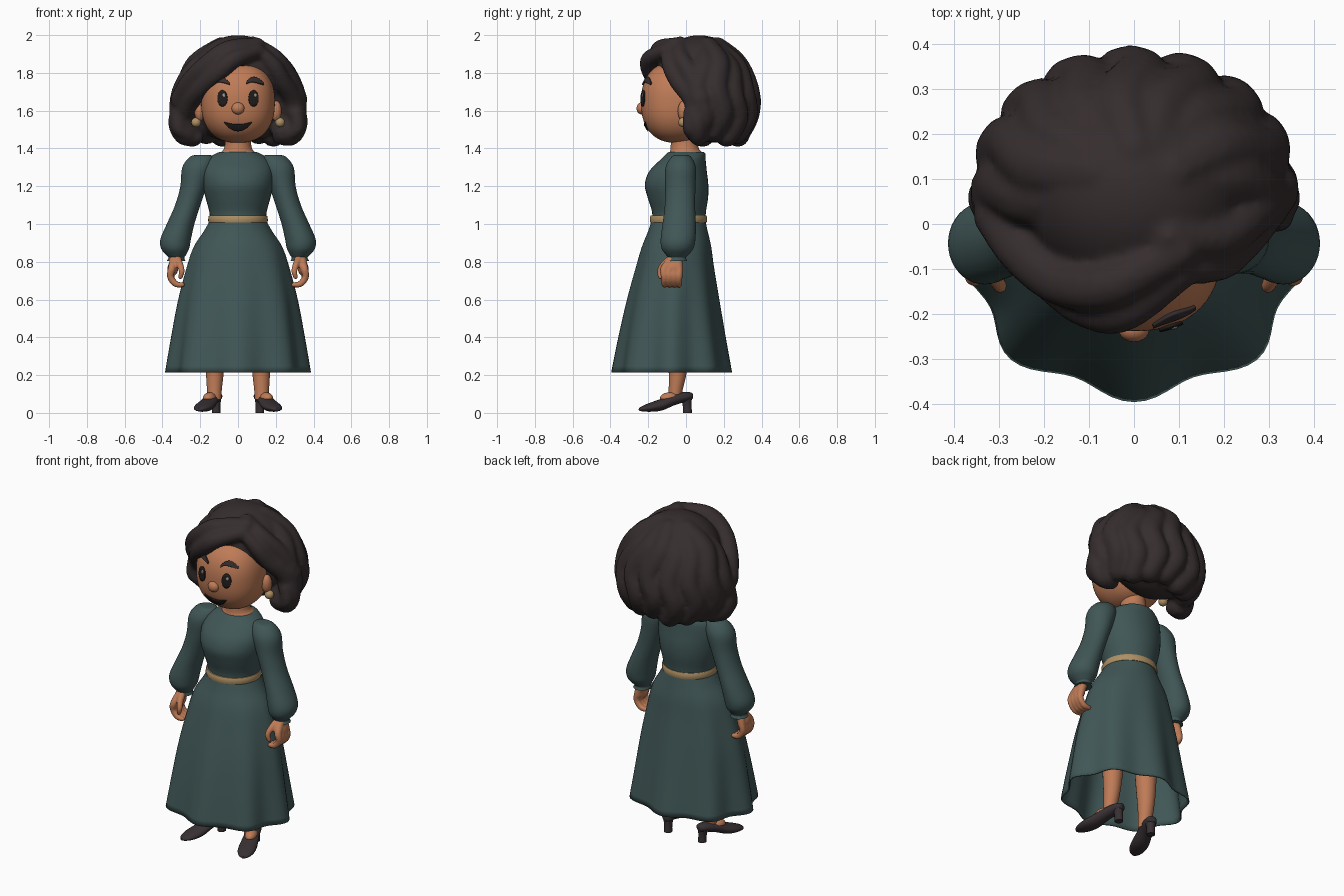
import bpy, bmesh, math
from math import sin, cos, pi, radians
from mathutils import Vector, Matrix

cube = bpy.data.objects.get("Cube")
if cube:
    bpy.data.objects.remove(cube)


def material(name, rgb):
    m = bpy.data.materials.new(name)
    m.use_nodes = True
    m.diffuse_color = (*rgb, 1)
    m.node_tree.nodes["Principled BSDF"].inputs["Base Color"].default_value = (*rgb, 1)
    return m


SKIN = material("warm skin", (0.52, 0.20, 0.095))
DRESS = material("teal cloth", (0.052, 0.094, 0.093))
HAIR = material("dark brown hair", (0.036, 0.026, 0.027))
GOLD = material("gold", (0.42, 0.28, 0.13))
SHOE = material("dark leather", (0.040, 0.030, 0.033))
BLACK = material("eye black", (0.015, 0.012, 0.012))
GLINT = material("eye glint", (0.35, 0.32, 0.30))


def finish(name, bm, mat, sharp=50):
    bmesh.ops.recalc_face_normals(bm, faces=bm.faces)
    me = bpy.data.meshes.new(name)
    bm.to_mesh(me)
    bm.free()
    me.materials.append(mat)
    me.shade_smooth()
    me.set_sharp_from_angle(angle=radians(sharp))
    ob = bpy.data.objects.new(name, me)
    bpy.context.collection.objects.link(ob)
    return ob


def spline(pts, steps):
    """Catmull-Rom points through tuples of any length."""
    out = []
    for i in range(len(pts) - 1):
        quad = zip(pts[max(i - 1, 0)], pts[i], pts[i + 1], pts[min(i + 2, len(pts) - 1)])
        quad = list(quad)
        for k in range(steps):
            t = k / steps
            out.append([b + 0.5 * t * (c - a + t * (2 * a - 5 * b + 4 * c - d + t * (3 * (b - c) + d - a)))
                        for a, b, c, d in quad])
    return out + [list(pts[-1])]


def loft(name, rings, mat, n=40, steps=4, caps=True, along_y=False, folds=None):
    """Skin over elliptical rings (x, y, z, radius a, radius b)."""
    bm = bmesh.new()
    loops = []
    for x, y, z, a, b in spline(rings, steps):
        loop = []
        for i in range(n):
            t = 2 * pi * i / n
            k = folds(t, z) if folds else 1
            u, v = a * k * cos(t), b * k * sin(t)
            loop.append(bm.verts.new((x + u, y, z + v) if along_y else (x + u, y + v, z)))
        loops.append(loop)
    for p, q in zip(loops, loops[1:]):
        for i in range(n):
            j = (i + 1) % n
            bm.faces.new((p[i], p[j], q[j], q[i]))
    if caps:
        bm.faces.new(loops[0])
        bm.faces.new(loops[-1])
    return finish(name, bm, mat)


def ball(bm, centre, radii, subdiv=3):
    m = Matrix.Translation(centre) @ Matrix.Diagonal((*radii, 1))
    return bmesh.ops.create_icosphere(bm, subdivisions=subdiv, radius=1, matrix=m)["verts"]


def ellipsoid(name, centre, radii, mat):
    bm = bmesh.new()
    ball(bm, centre, radii)
    return finish(name, bm, mat)


def blob(name, balls, strands, mat, voxel, smooth):
    """Fuse ellipsoids and tapered strands (x, y, z, r) into one surface."""
    bm = bmesh.new()
    for c, r in balls:
        ball(bm, c, r, 4)
    for s in strands:
        for x, y, z, r in spline(s, 6):
            ball(bm, (x, y, z), (r, r, r), 2)
    ob = finish(name, bm, mat)
    mod = ob.modifiers.new("fuse", 'REMESH')
    mod.mode, mod.voxel_size, mod.use_smooth_shade = 'VOXEL', voxel, True
    mod = ob.modifiers.new("soften", 'SMOOTH')
    mod.factor, mod.iterations = 0.5, smooth
    return ob


# Head: a slightly squared ellipsoid
HC, HR, P = (0, -0.05, 1.645), (0.195, 0.188, 0.215), 2.35
bm = bmesh.new()
for v in ball(bm, (0, 0, 0), (1, 1, 1), 5):
    k = sum(abs(c) ** P for c in v.co) ** (-1 / P)
    v.co = Vector([HC[i] + HR[i] * v.co[i] * k for i in range(3)])
finish("head", bm, SKIN)


def face_y(x, z):
    s = 1 - abs(x / HR[0]) ** P - abs((z - HC[2]) / HR[2]) ** P
    return HC[1] - HR[1] * max(s, 0) ** (1 / P)


def face_plate(name, x0, x1, top, bottom, mat, lift):
    """Thin plate following the face between two height curves."""
    bm = bmesh.new()
    cols = []
    for i in range(25):
        t = (1 - cos(pi * i / 24)) / 2
        x, hi, lo = x0 + (x1 - x0) * t, top(t), bottom(t)
        zs = [lo + (hi - lo) * k / 6 for k in range(7)]
        cols.append([bm.verts.new((x, face_y(x, z) - lift, z)) for z in zs])
    for a, b in zip(cols, cols[1:]):
        for k in range(6):
            bm.faces.new((a[k], b[k], b[k + 1], a[k + 1]))
    bmesh.ops.remove_doubles(bm, verts=bm.verts, dist=1e-5)
    ob = finish(name, bm, mat)
    mod = ob.modifiers.new("depth", 'SOLIDIFY')
    mod.thickness, mod.offset = 0.008, 0
    return ob


def oval(name, x, z, a, b, mat, lift):
    def arc(s):
        return lambda t: z + s * b * math.sqrt(max(0, 1 - (2 * t - 1) ** 2))
    face_plate(name, x - a, x + a, arc(1), arc(-1), mat, lift)


face_plate("mouth", -0.073, 0.073, lambda t: 1.527 + 0.013 * (2 * t - 1) ** 2,
           lambda t: 1.54 - 0.047 * sin(pi * t) ** 0.7, BLACK, 0.003)
ellipsoid("nose", (0, -0.235, 1.612), (0.034, 0.027, 0.032), SKIN)
loft("neck", [(0, 0, 1.34, .115, .10), (0, 0, 1.375, .095, .088), (0, -.008, 1.41, .071, .073),
              (0, -.01, 1.52, .066, .07)], SKIN)

# Hair: crown and back volumes with strands laid over them
strands = [
    # swept fringe
    [(.10, -.11, 1.915, .04), (-.02, -.19, 1.872, .05), (-.10, -.185, 1.805, .05),
     (-.18, -.125, 1.73, .05), (-.25, -.03, 1.655, .055), (-.29, .05, 1.57, .06)],
    [(.10, -.06, 1.945, .045), (-.05, -.135, 1.92, .055), (-.16, -.13, 1.845, .055),
     (-.25, -.06, 1.755, .055), (-.305, .02, 1.66, .055)],
    # shorter side sweep
    [(.10, -.10, 1.925, .035), (.185, -.085, 1.84, .045), (.235, -.04, 1.755, .05),
     (.285, .03, 1.67, .055), (.30, .07, 1.57, .06)],
    [(.08, -.03, 1.95, .045), (.19, -.03, 1.88, .05), (.265, .03, 1.78, .055), (.31, .08, 1.66, .06)],
]
# flowing locks around the back
for i in range(9):
    lock = []
    for f, z, r, sway in ((.30, 1.92, .06, 0), (.70, 1.83, .07, .12), (.95, 1.70, .068, -.05),
                          (.97, 1.58, .068, .08), (.80, 1.485, .066, -.06)):
        a = radians(-4 + 23.5 * i) + sway
        lock.append((.305 * f * cos(a), .09 + .245 * f * sin(a), z + .015 * sin(2.1 * i), r))
    strands.append(lock)
# turned-under curls beside the jaw
for s in (-1, 1):
    strands.append([(s * .30, .05, 1.60, .06), (s * .32, .06, 1.53, .052),
                    (s * .285, .065, 1.465, .05), (s * .225, .07, 1.462, .045)])
    strands.append([(s * .31, .025, 1.585, .042), (s * .315, .02, 1.51, .04), (s * .27, .04, 1.475, .04)])
blob("hair", [((0, .07, 1.79), (.245, .22, .21)), ((0, .15, 1.68), (.29, .20, .25))],
     strands, HAIR, 0.012, 4)

# Bodice, skirt and belt
loft("bodice", [(0, -.04, 1.0, .148, .143), (0, -.037, 1.06, .151, .142), (0, -.043, 1.14, .172, .16),
                (0, -.05, 1.21, .186, .168), (0, -.042, 1.28, .187, .152), (0, -.016, 1.34, .165, .12),
                (0, 0, 1.372, .12, .103), (0, 0, 1.382, .095, .09)], DRESS)


def pleats(t, z):
    return 1 + 0.055 * max(0, min(1, (0.98 - z) / 0.75)) * cos(8 * t)


skirt = loft("skirt", [(0, -.04, 1.02, .148, .142), (0, -.043, .96, .182, .158), (0, -.05, .88, .232, .182),
                       (0, -.058, .78, .265, .202), (0, -.068, .6, .308, .238), (0, -.074, .4, .34, .273),
                       (0, -.076, .215, .366, .303)], DRESS, n=96, caps=False, folds=pleats)
mod = skirt.modifiers.new("cloth", 'SOLIDIFY')
mod.thickness, mod.offset = 0.008, -1
loft("belt", [(0, -.04, 1.008, .155, .149), (0, -.04, 1.018, .158, .152), (0, -.04, 1.036, .157, .151),
              (0, -.04, 1.046, .153, .147)], GOLD, n=48, steps=1)

# Paired parts
for s, side in ((1, "left"), (-1, "right")):
    oval(side + "_eye", s * .082, 1.665, .026, .043, BLACK, 0.003)
    oval(side + "_eye_glint", s * .082 + .008, 1.682, .007, .010, GLINT, 0.006)

    def brow(h, s=s):
        return lambda t: 1.742 + .022 * sin(pi * (t if s > 0 else 1 - t) ** .8) + h * (.4 + .6 * sin(pi * t))
    face_plate(side + "_eyebrow", s * .042, s * .135, brow(.014), brow(-.014), HAIR, 0.005)

    ellipsoid(side + "_ear", (s * .203, -.012, 1.598), (.028, .032, .055), SKIN)
    ellipsoid(side + "_earring", (s * .222, -.015, 1.538), (.026, .026, .026), GOLD)

    loft(side + "_sleeve", [(s * .185, -.025, 1.366, .02, .02), (s * .192, -.025, 1.357, .06, .05),
                            (s * .212, -.028, 1.30, .083, .08), (s * .235, -.03, 1.20, .07, .08),
                            (s * .266, -.032, 1.10, .067, .08), (s * .304, -.036, 1.0, .073, .088),
                            (s * .33, -.042, .92, .081, .092), (s * .333, -.045, .87, .074, .084),
                            (s * .328, -.047, .835, .052, .058), (s * .326, -.047, .822, .042, .047),
                            (s * .328, -.047, .805, .049, .053)], DRESS)

    # hand with four curled fingers and a thumb
    fingers = [[(s * .327, -.05, .83, .032), (s * .35, y, .765, .022), (s * .357, y, .72, .019),
                (s * .33, y, .683, .017), (s * .295, y, .678, .014)] for y in (-.114, -.088, -.062, -.037)]
    fingers.append([(s * .325, -.07, .82, .025), (s * .308, -.118, .785, .019),
                    (s * .298, -.138, .75, .016), (s * .305, -.135, .72, .013)])
    blob(side + "_hand", [((s * .345, -.07, .765), (.028, .052, .04))], fingers, SKIN, 0.006, 2)

    loft(side + "_leg", [(s * .125, -.06, .07, .036, .036), (s * .125, -.055, .12, .039, .037),
                         (s * .123, -.045, .2, .046, .046), (s * .12, -.04, .32, .056, .056),
                         (s * .11, -.035, .6, .07, .07)], SKIN, n=24)

    # pump, built straight then turned out
    turn = Matrix.Translation((s * .118, 0, 0)) @ Matrix.Rotation(s * radians(20), 4, 'Z')
    shoe = loft(side + "_shoe", [(0, -.262, .018, .012, .007), (0, -.245, .022, .032, .014),
                                 (0, -.20, .03, .048, .024), (0, -.14, .043, .049, .031),
                                 (0, -.07, .07, .041, .031), (0, -.005, .085, .037, .026),
                                 (0, .028, .088, .026, .02), (0, .036, .09, .012, .01)],
                SHOE, n=24, along_y=True)
    heel = loft(side + "_heel", [(0, .008, 0, .023, .024), (0, .006, .045, .023, .024),
                                 (0, .0, .09, .032, .032)], SHOE, n=20)
    instep = ellipsoid(side + "_instep", (0, -.09, .078), (.034, .055, .031), SKIN)
    for ob in (shoe, heel, instep):
        ob.matrix_world = turn
